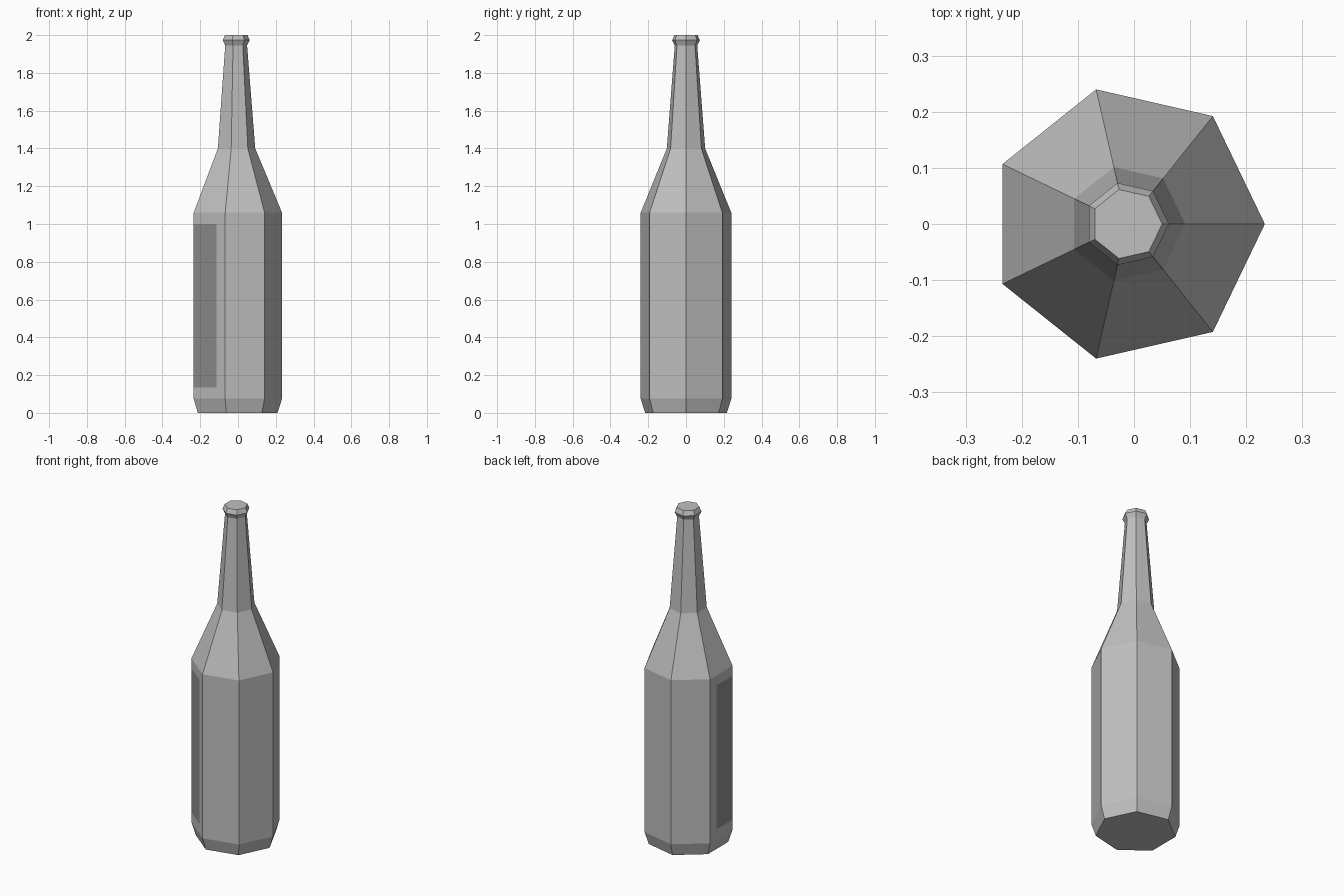
import bpy, bmesh, math
from mathutils import Vector

if "Cube" in bpy.data.objects:
    bpy.data.objects.remove(bpy.data.objects["Cube"])


def make_material(name, value):
    mat = bpy.data.materials.new(name)
    mat.use_nodes = True
    colour = (value, value, value, 1)
    mat.diffuse_color = colour
    mat.node_tree.nodes["Principled BSDF"].inputs["Base Color"].default_value = colour
    return mat


SIDES = 7
CENTRE = Vector((-0.0128, 0, 0))
BODY_R = 0.246
# Radius and height from foot to rim
PROFILE = [(0.222, 0), (BODY_R, 0.075), (BODY_R, 1.06), (0.104, 1.4),
           (0.061, 1.945), (0.075, 1.973), (0.063, 2.0)]


def direction(angle):
    return Vector((math.cos(angle), math.sin(angle), 0))


# Seven-sided bottle turned from the profile
bm = bmesh.new()
rings = [[bm.verts.new(CENTRE + direction(math.tau * i / SIDES) * r + Vector((0, 0, z)))
          for i in range(SIDES)] for r, z in PROFILE]
walls = {}
for level, (low, high) in enumerate(zip(rings, rings[1:])):
    for i in range(SIDES):
        j = (i + 1) % SIDES
        walls[level, i] = bm.faces.new((low[i], low[j], high[j], high[i]))
bm.faces.new(reversed(rings[0]))
bm.faces.new(rings[-1])

# Label cut flush into the two body walls that meet at one corner
CORNER = 4
LABEL_LOW, LABEL_HIGH = 0.135, 1.0
angle = math.tau * CORNER / SIDES
outward = direction(angle)
tangent = direction(angle + math.pi / 2)
half_width = 0.72 * BODY_R * math.sin(math.tau / SIDES)
up = Vector((0, 0, 1))
faces = [walls[1, CORNER - 1], walls[1, CORNER]]
for point, normal in ((up * LABEL_LOW, up), (up * LABEL_HIGH, up),
                      (CENTRE + tangent * half_width, tangent),
                      (CENTRE - tangent * half_width, tangent)):
    edges = {e for f in faces for e in f.edges}
    verts = {v for f in faces for v in f.verts}
    cut = bmesh.ops.bisect_plane(bm, geom=faces + list(edges) + list(verts),
                                 plane_co=point, plane_no=normal)
    faces = [g for g in cut["geom"] if isinstance(g, bmesh.types.BMFace)]

# Colour the faces inside the label area
for face in bm.faces:
    c = face.calc_center_median()
    if (LABEL_LOW < c.z < LABEL_HIGH and (c - CENTRE).dot(outward) > 0
            and abs((c - CENTRE).dot(tangent)) < half_width
            and all(LABEL_LOW - 0.001 < v.co.z < LABEL_HIGH + 0.001 for v in face.verts)):
        face.material_index = 1

bmesh.ops.recalc_face_normals(bm, faces=bm.faces)
mesh = bpy.data.meshes.new("bottle")
bm.to_mesh(mesh)
bm.free()
mesh.materials.append(make_material("bottle grey", 0.53))
mesh.materials.append(make_material("label dark grey", 0.28))
bottle = bpy.data.objects.new("bottle", mesh)
bpy.context.collection.objects.link(bottle)
